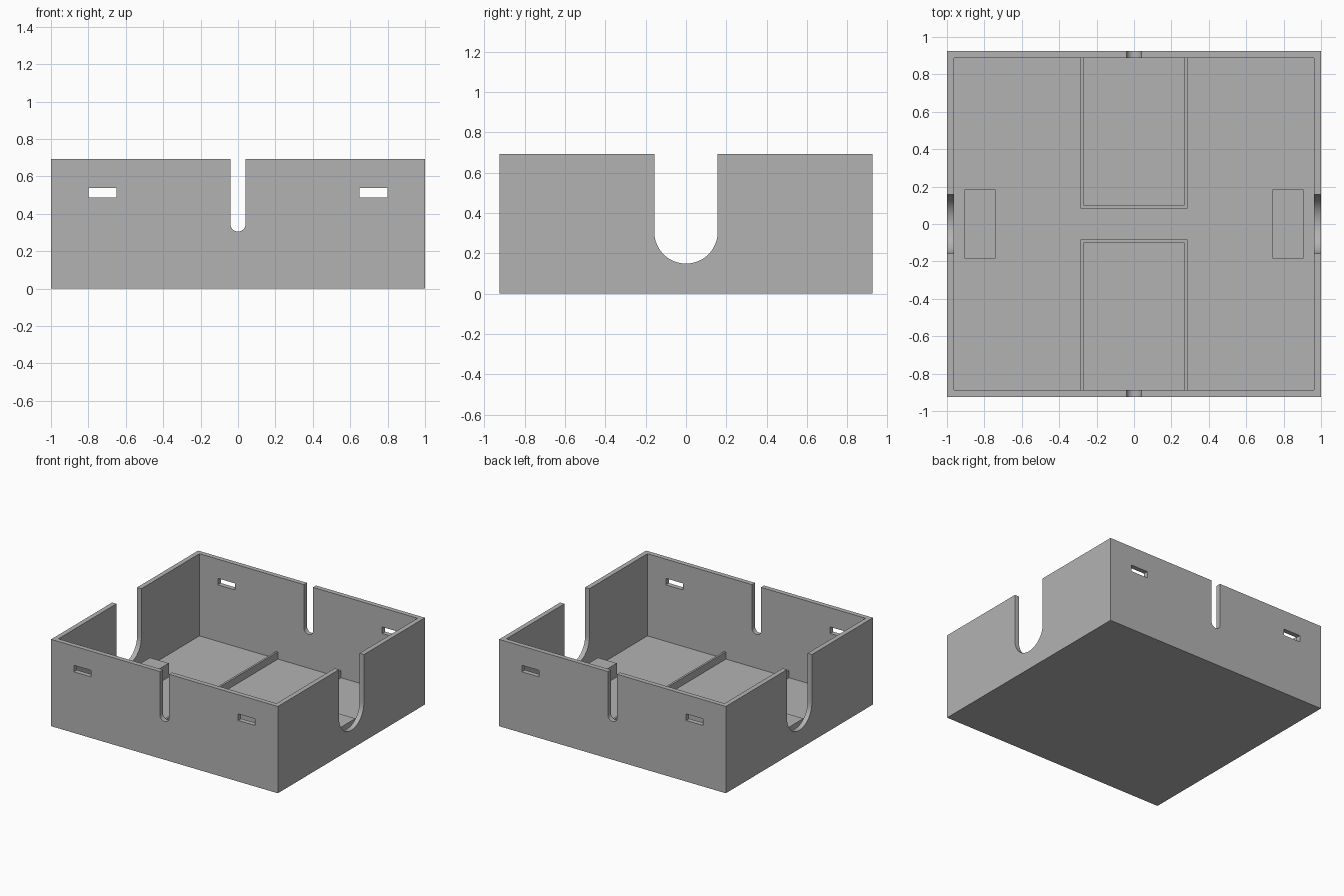
import bpy, bmesh, math
from mathutils import Vector

cube = bpy.data.objects.get("Cube")
if cube:
    bpy.data.objects.remove(cube, do_unlink=True)

grey = bpy.data.materials.new("plain grey")
grey.use_nodes = True
grey.diffuse_color = (0.45, 0.45, 0.45, 1)
grey.node_tree.nodes["Principled BSDF"].inputs["Base Color"].default_value = grey.diffuse_color

HX, HY, HEIGHT = 1.0, 0.926, 0.692   # outer half sizes and height
WALL, FLOOR = 0.038, 0.037


def prism(name, points, direction):
    """Extrude a closed outline of 3D points along a direction."""
    bm = bmesh.new()
    face = bm.faces.new([bm.verts.new(p) for p in points])
    moved = bmesh.ops.extrude_face_region(bm, geom=[face])["geom"]
    verts = [v for v in moved if isinstance(v, bmesh.types.BMVert)]
    bmesh.ops.translate(bm, verts=verts, vec=Vector(direction))
    bmesh.ops.recalc_face_normals(bm, faces=bm.faces)
    mesh = bpy.data.meshes.new(name)
    bm.to_mesh(mesh)
    bm.free()
    mesh.materials.append(grey)
    obj = bpy.data.objects.new(name, mesh)
    bpy.context.collection.objects.link(obj)
    return obj


def box(name, x0, x1, y0, y1, z0, z1):
    return prism(name, [(x0, y0, z0), (x1, y0, z0), (x1, y1, z0), (x0, y1, z0)],
                 (0, 0, z1 - z0))


def slot_outline(radius, bottom, steps=32):
    """Round-bottomed slot, open above the rim."""
    arc = [math.pi + math.pi * i / steps for i in range(steps + 1)]
    pts = [(radius * math.cos(a), bottom + radius + radius * math.sin(a)) for a in arc]
    return pts + [(radius, 1.0), (-radius, 1.0)]


def cut(target, cutter):
    """Subtract the cutter, then discard it."""
    cutter.hide_render = True
    bpy.context.view_layer.objects.active = target
    mod = target.modifiers.new("cut", "BOOLEAN")
    mod.operation, mod.solver, mod.object = "DIFFERENCE", "EXACT", cutter
    bpy.ops.object.modifier_apply(modifier=mod.name)
    bpy.data.objects.remove(cutter, do_unlink=True)


# Open tray
tray = box("tray", -HX, HX, -HY, HY, 0, HEIGHT)
cut(tray, box("cavity", WALL - HX, HX - WALL, WALL - HY, HY - WALL, FLOOR, 1))

# Narrow slots in front and back, wide slots in the sides
cut(tray, prism("narrow_slot", [(u, -1.2, z) for u, z in slot_outline(0.04, 0.305)], (0, 2.4, 0)))
cut(tray, prism("wide_slot", [(-1.2, u, z) for u, z in slot_outline(0.157, 0.149)], (2.4, 0, 0)))

# Small windows through front and back
for s in (-1, 1):
    cut(tray, box("window", s * 0.725 - 0.075, s * 0.725 + 0.075, -1.2, 1.2, 0.487, 0.539))

# U-shaped dividers and side blocks on the floor
OUT, IN, NEAR, STRIP, SINK = 0.286, 0.27, 0.084, 0.017, 0.005
for s, side in ((-1, "front"), (1, "back")):
    far = HY - WALL + SINK
    outline = [(-OUT, far), (-OUT, NEAR), (OUT, NEAR), (OUT, far),
               (IN, far), (IN, NEAR + STRIP), (-IN, NEAR + STRIP), (-IN, far)]
    prism(side + "_divider", [(x, s * y, FLOOR - SINK) for x, y in outline], (0, 0, 0.063))
for s, side in ((-1, "right"), (1, "left")):
    x = s * 0.823
    box(side + "_block", x - 0.083, x + 0.083, -0.185, 0.185, FLOOR - SINK, 0.147)

# Smooth only the slot curves
for obj in bpy.context.collection.objects:
    obj.select_set(obj == tray)
bpy.context.view_layer.objects.active = tray
bpy.ops.object.shade_smooth_by_angle(angle=math.radians(30))
